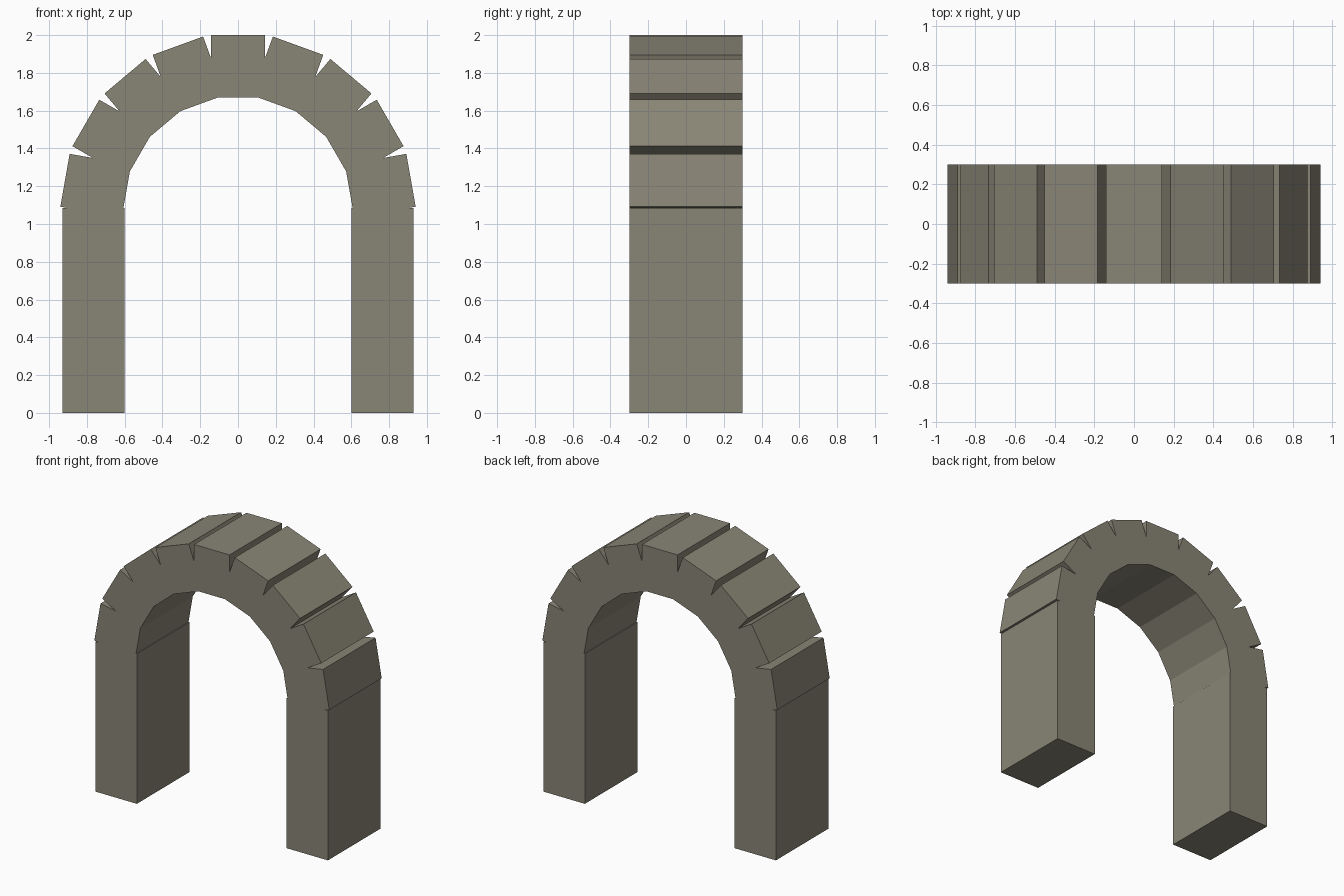
import bpy, bmesh
from math import sin, cos, tan, radians

if "Cube" in bpy.data.objects:
    bpy.data.objects.remove(bpy.data.objects["Cube"])

CZ = 1.07            # height of the arch centre
R_IN, R_OUT = 0.60, 0.93
HALF = 0.142         # half width of each stone
DEPTH = 0.30         # half depth
SPRING = 1.085       # top of the pillars
STEP = 20


def polar(r, t, deg):
    """Point at radius r along the stone's axis, offset t sideways."""
    a = radians(deg)
    return (r * sin(a) + t * cos(a), CZ + r * cos(a) - t * sin(a))


# right half of the outer edge, crown to foot: stones with V notches between
outer = []
notch_r = HALF / sin(radians(STEP / 2))
for i in range(5):
    ang = i * STEP
    if i:
        outer.append(polar(notch_r, 0, ang - STEP / 2))
        outer.append(polar(R_OUT, -HALF, ang))
    outer.append(polar(R_OUT, HALF, ang))
tip = outer[-1]
outer.append((tip[0] - (tip[1] - SPRING) / tan(radians(10)), SPRING))

# right pillar
pillar = [(R_OUT, SPRING), (R_OUT, 0), (R_IN, 0), (R_IN, SPRING)]

# right half of the faceted inner edge, springing to crown
inner = [((R_IN - (SPRING - CZ) * cos(radians(80))) / sin(radians(80)), SPRING)]
inner += [polar(R_IN / cos(radians(10)), 0, a) for a in (70, 50, 30, 10)]

# mirror the half outline and extrude it through the depth
half = outer + pillar + inner
outline = half + [(-x, z) for x, z in reversed(half)]
bm = bmesh.new()
face = bm.faces.new([bm.verts.new((x, -DEPTH, z)) for x, z in outline])
ext = bmesh.ops.extrude_face_region(bm, geom=[face], use_keep_orig=True)
moved = [g for g in ext["geom"] if isinstance(g, bmesh.types.BMVert)]
bmesh.ops.translate(bm, verts=moved, vec=(0, 2 * DEPTH, 0))
bmesh.ops.triangulate(bm, faces=[f for f in bm.faces if len(f.verts) > 4])
bmesh.ops.recalc_face_normals(bm, faces=bm.faces)

mesh = bpy.data.meshes.new("stone_arch")
bm.to_mesh(mesh)
bm.free()
arch = bpy.data.objects.new("stone_arch", mesh)
bpy.context.collection.objects.link(arch)

# weathered stone colour
mat = bpy.data.materials.new("stone")
mat.diffuse_color = (0.25, 0.235, 0.18, 1)
mat.use_nodes = True
mat.node_tree.nodes["Principled BSDF"].inputs["Base Color"].default_value = mat.diffuse_color
mesh.materials.append(mat)
